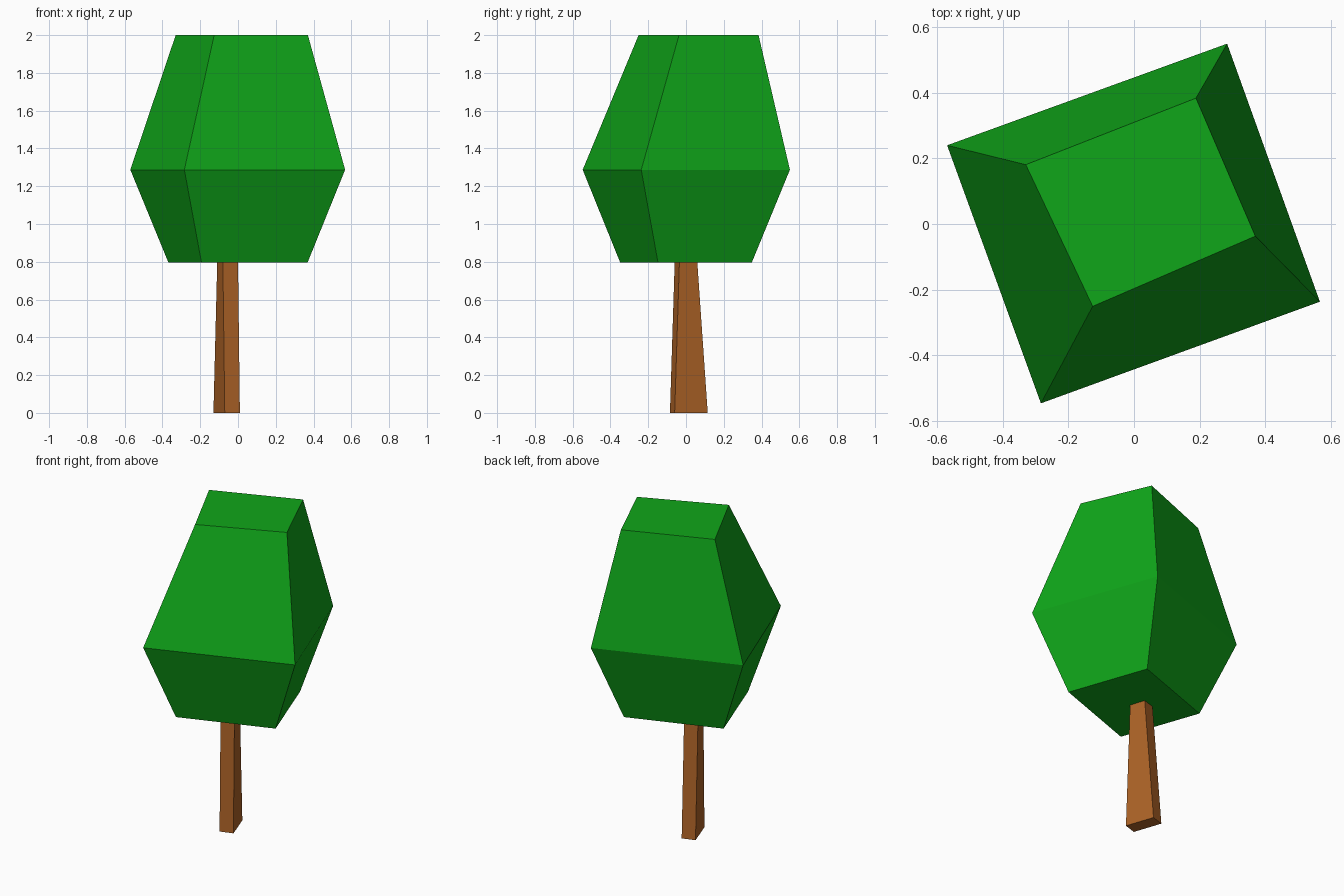
import bpy
import bmesh

if "Cube" in bpy.data.objects:
    bpy.data.objects.remove(bpy.data.objects["Cube"])


def material(name, color):
    mat = bpy.data.materials.new(name)
    mat.diffuse_color = color
    mat.use_nodes = True
    mat.node_tree.nodes["Principled BSDF"].inputs["Base Color"].default_value = mat.diffuse_color
    return mat


def loft(name, rings, mat):
    """Skin a stack of four-cornered rings (z, [(x, y) * 4]) and cap both ends."""
    bm = bmesh.new()
    loops = [[bm.verts.new((x, y, z)) for x, y in corners] for z, corners in rings]
    for low, high in zip(loops, loops[1:]):
        for i in range(4):
            j = (i + 1) % 4
            bm.faces.new((low[i], low[j], high[j], high[i]))
    bm.faces.new(loops[0][::-1])
    bm.faces.new(loops[-1])
    bmesh.ops.recalc_face_normals(bm, faces=bm.faces)
    mesh = bpy.data.meshes.new(name)
    bm.to_mesh(mesh)
    bm.free()
    obj = bpy.data.objects.new(name, mesh)
    mesh.materials.append(mat)
    bpy.context.collection.objects.link(obj)
    return obj


# Corners run counter-clockwise from the front: front, right, back, left
# Tapered trunk
loft("trunk", [
    (0.0, [(-0.07, -0.085), (0.01, -0.06), (-0.05, 0.115), (-0.13, 0.09)]),
    (0.795, [(-0.08, -0.06), (0.0, -0.035), (-0.03, 0.06), (-0.11, 0.035)]),
], material("bark", (0.42, 0.125, 0.02, 1)))

# Blocky leaf canopy, widest below the middle
loft("canopy", [
    (0.795, [(-0.193, -0.348), (0.368, -0.148), (0.193, 0.348), (-0.368, 0.148)]),
    (1.287, [(-0.284, -0.547), (0.567, -0.237), (0.284, 0.55), (-0.57, 0.24)]),
    (2.0, [(-0.126, -0.251), (0.37, -0.037), (0.189, 0.384), (-0.33, 0.181)]),
], material("leaves", (0.005, 0.38, 0.01, 1)))
